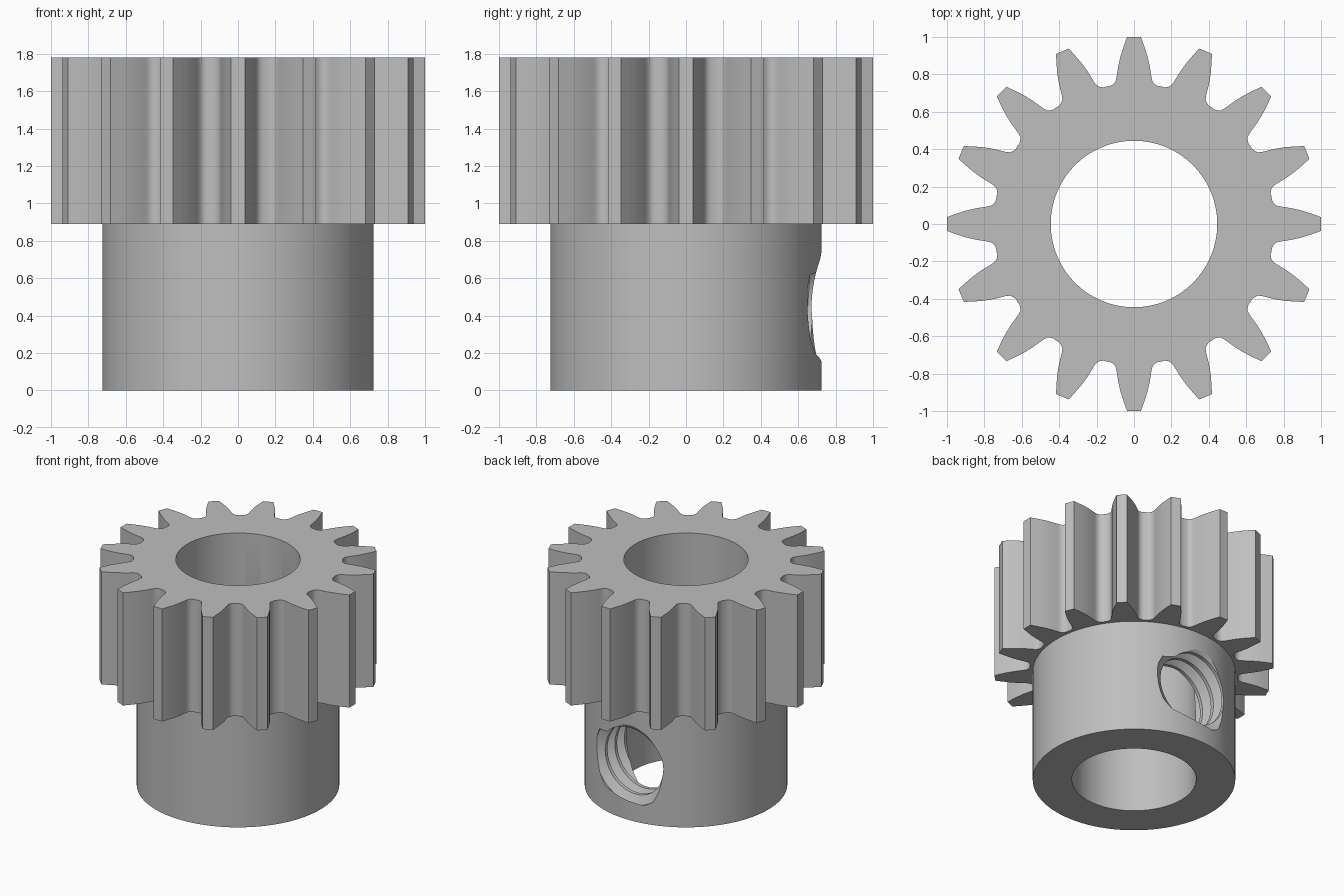
import bpy, bmesh
from math import sin, cos, tau, atan2, hypot

cube = bpy.data.objects.get("Cube")
if cube:
    bpy.data.objects.remove(cube, do_unlink=True)

TEETH = 16
BORE, HUB = 0.445, 0.725
HUB_TOP, TOP = 0.89, 1.78

steel = bpy.data.materials.new("grey steel")
steel.use_nodes = True
steel.diffuse_color = (0.52, 0.52, 0.52, 1)
steel.node_tree.nodes["Principled BSDF"].inputs["Base Color"].default_value = (0.52, 0.52, 0.52, 1)


def make_object(name, bm):
    bmesh.ops.recalc_face_normals(bm, faces=bm.faces)
    mesh = bpy.data.meshes.new(name)
    bm.to_mesh(mesh)
    bm.free()
    mesh.materials.append(steel)
    obj = bpy.data.objects.new(name, mesh)
    bpy.context.collection.objects.link(obj)
    return obj


# Half tooth, tip to groove bottom: distance outward, half width
flank = [(1.0, 0.037), (0.95, 0.055), (0.90, 0.071), (0.85, 0.083), (0.80, 0.091),
         (0.78, 0.094), (0.76, 0.10), (0.746, 0.113), (0.737, 0.13), (0.7355, 0.1463)]
tooth = [(x, -y) for x, y in reversed(flank[:-1])] + flank
outline = [(hypot(x, y), atan2(y, x) + t * tau / TEETH)
           for t in range(TEETH) for x, y in tooth]

# Gear body with hub and through bore, as one closed loft
bm = bmesh.new()
levels = [(BORE, 0), (HUB, 0), (HUB, HUB_TOP), (None, HUB_TOP), (None, TOP), (BORE, TOP)]
rings = [[bm.verts.new(((r or tip) * cos(a), (r or tip) * sin(a), z)) for tip, a in outline]
         for r, z in levels]
for k, low in enumerate(rings):
    high = rings[(k + 1) % len(rings)]
    for i in range(len(low)):
        j = (i + 1) % len(low)
        bm.faces.new((low[i], low[j], high[j], high[i]))
gear = make_object("pinion_gear", bm)

# Helical cutter for the threaded set screw hole in the back of the hub
PITCH, MINOR, MAJOR, SIDES, TURNS = 0.12, 0.272, 0.335, 72, 7
HOLE_Z, START = 0.45, 0.095
section = [(-0.12, MINOR), (0.12, MINOR), (0.42, MAJOR), (0.58, MAJOR)]
STEP = len(section)
bm = bmesh.new()
columns = []
for i in range(SIDES):
    a = tau * i / SIDES
    turns = TURNS + (1 if i == 0 else 0)
    rows = [(START + PITCH * (n + i / SIDES + off), r) for n in range(turns) for off, r in section]
    columns.append([bm.verts.new((r * sin(a), y, HOLE_Z + r * cos(a))) for y, r in rows])
for i, col in enumerate(columns):
    last = i == SIDES - 1
    nxt = columns[0][STEP:] if last else columns[i + 1]
    for j in range(TURNS * STEP - 1):
        bm.faces.new((col[j], nxt[j], nxt[j + 1], col[j + 1]))

# Cap both ends of the cutter with a fan
middle = START + PITCH * TURNS / 2
ends = [bm.verts.new((0, START, HOLE_Z)),
        bm.verts.new((0, START + PITCH * (TURNS + 0.5), HOLE_Z))]
for e in [e for e in bm.edges if e.is_boundary]:
    centre = ends[0 if (e.verts[0].co.y + e.verts[1].co.y) / 2 < middle else 1]
    bm.faces.new((e.verts[0], e.verts[1], centre))
cutter = make_object("screw_hole_cutter", bm)
cutter.hide_render = True

# Cut the hole, drop the cutter and smooth the curved walls
bpy.ops.object.select_all(action="DESELECT")
bpy.context.view_layer.objects.active = gear
gear.select_set(True)
cut = gear.modifiers.new("screw hole", "BOOLEAN")
cut.operation = "DIFFERENCE"
cut.solver = "EXACT"
cut.object = cutter
bpy.ops.object.modifier_apply(modifier=cut.name)
bpy.data.objects.remove(cutter, do_unlink=True)
bpy.ops.object.shade_smooth_by_angle(angle=0.52)
